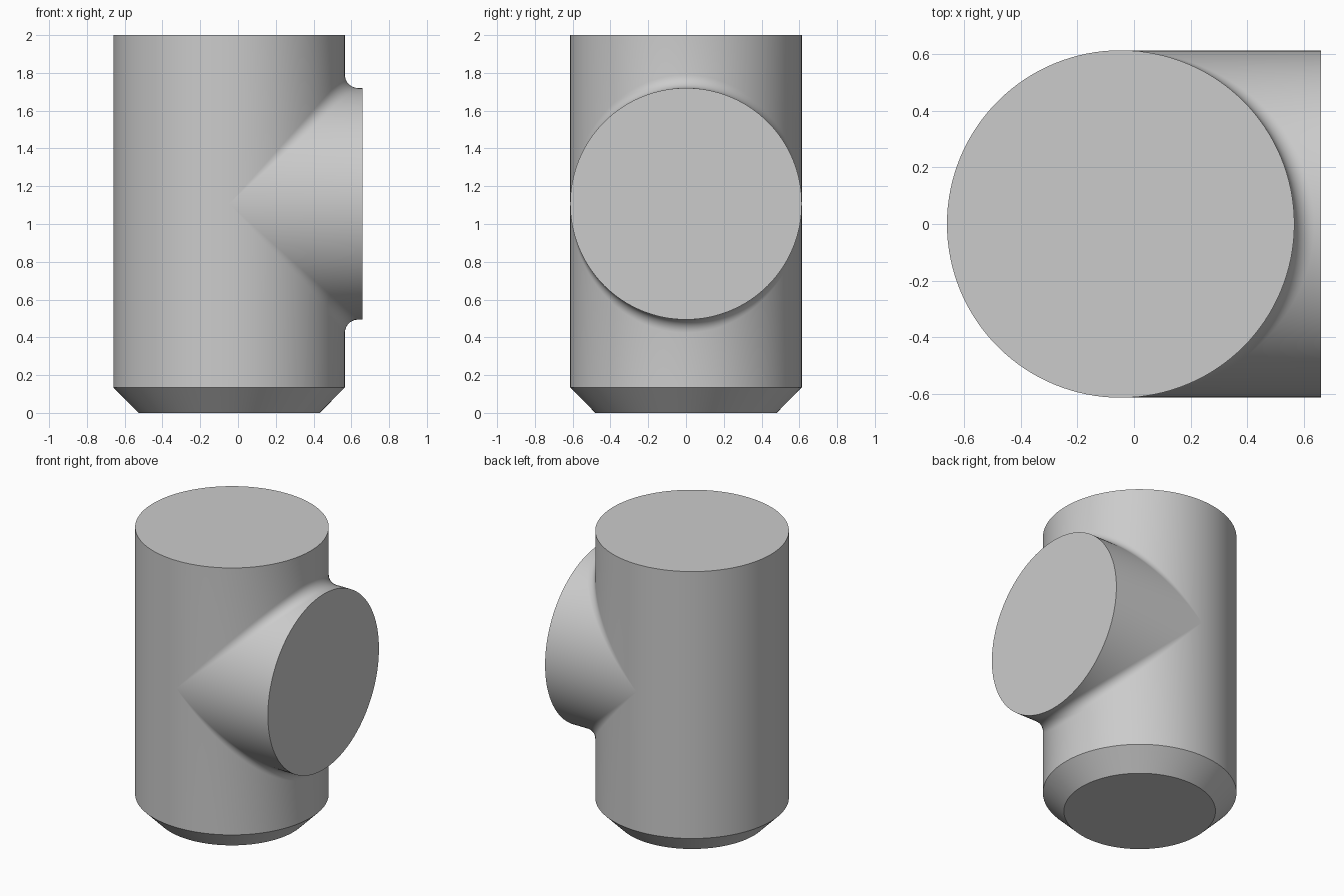
import bpy, bmesh, math
from mathutils import Vector

cube = bpy.data.objects.get("Cube")
if cube:
    bpy.data.objects.remove(cube, do_unlink=True)

RADIUS, FILLET = 0.613, 0.07
CENTRE = Vector((-0.047, 0, 1.107))      # where the two pipe axes cross
TOP, CHAMFER_Z, FOOT_RADIUS, BRANCH_END = 2.0, 0.135, 0.48, 0.66
HALF_STEPS, ARC_STEPS = 64, 8


def body_start(dx, dy, up):
    """Points on the upright body, from its end towards the junction."""
    def ring(radius, z):
        return Vector((CENTRE.x + dx * radius, dy * radius, z))
    if up > 0:
        return [ring(RADIUS, TOP)]
    return [ring(FOOT_RADIUS, 0), ring(RADIUS, CHAMFER_Z)]


def branch_path(angle, up):
    """Body wall, rolling-ball fillet, then the branch wall."""
    dx, dy = max(0, math.cos(angle)), math.sin(angle)
    ball = CENTRE + Vector((dx, dy, up * dx)) * (RADIUS + FILLET)
    to_body = Vector((-dx, -dy, 0))
    to_branch = Vector((0, -dy, -up * dx))
    path = body_start(dx, dy, up)
    for k in range(ARC_STEPS + 1):
        # Even steps along the arc between the two contact points
        turn = to_body.angle(to_branch) if dx > 1e-4 else 0
        f = k / ARC_STEPS
        if turn > 1e-4:
            d = (to_body * math.sin((1 - f) * turn)
                 + to_branch * math.sin(f * turn)) / math.sin(turn)
        else:
            d = to_body
        path.append(ball + d * FILLET)
    path.append(Vector((BRANCH_END, dy * RADIUS, CENTRE.z + up * dx * RADIUS)))
    return path


def plain_path(angle, up):
    """Body wall on the side without a branch, up to mid height."""
    dx, dy = math.cos(angle), math.sin(angle)
    middle = CENTRE + Vector((dx, dy, 0)) * RADIUS
    return body_start(dx, dy, up) + [middle]


def loft(bm, paths):
    columns = [[bm.verts.new(p) for p in path] for path in paths]
    for a, b in zip(columns, columns[1:]):
        for i in range(len(a) - 1):
            bm.faces.new((a[i], b[i], b[i + 1], a[i + 1]))


# Outer skin: two half bodies, above and below the junction
bm = bmesh.new()
for maker, start in ((branch_path, -math.pi / 2), (plain_path, math.pi / 2)):
    angles = [start + math.pi * i / HALF_STEPS for i in range(HALF_STEPS + 1)]
    for up in (1, -1):
        loft(bm, [maker(a, up) for a in angles])
bmesh.ops.remove_doubles(bm, verts=bm.verts, dist=1e-5)

# Flat end caps
bmesh.ops.holes_fill(bm, edges=[e for e in bm.edges if e.is_boundary], sides=0)
bmesh.ops.recalc_face_normals(bm, faces=bm.faces)

mesh = bpy.data.meshes.new("pipe_tee")
bm.to_mesh(mesh)
bm.free()
tee = bpy.data.objects.new("pipe_tee", mesh)
bpy.context.collection.objects.link(tee)

# Plain grey
grey = bpy.data.materials.new("light_grey")
grey.use_nodes = True
colour = (0.6, 0.6, 0.6, 1)
grey.diffuse_color = colour
grey.node_tree.nodes["Principled BSDF"].inputs["Base Color"].default_value = colour
mesh.materials.append(grey)

bpy.ops.object.select_all(action='DESELECT')
tee.select_set(True)
bpy.context.view_layer.objects.active = tee
bpy.ops.object.shade_smooth_by_angle(angle=math.radians(30))
